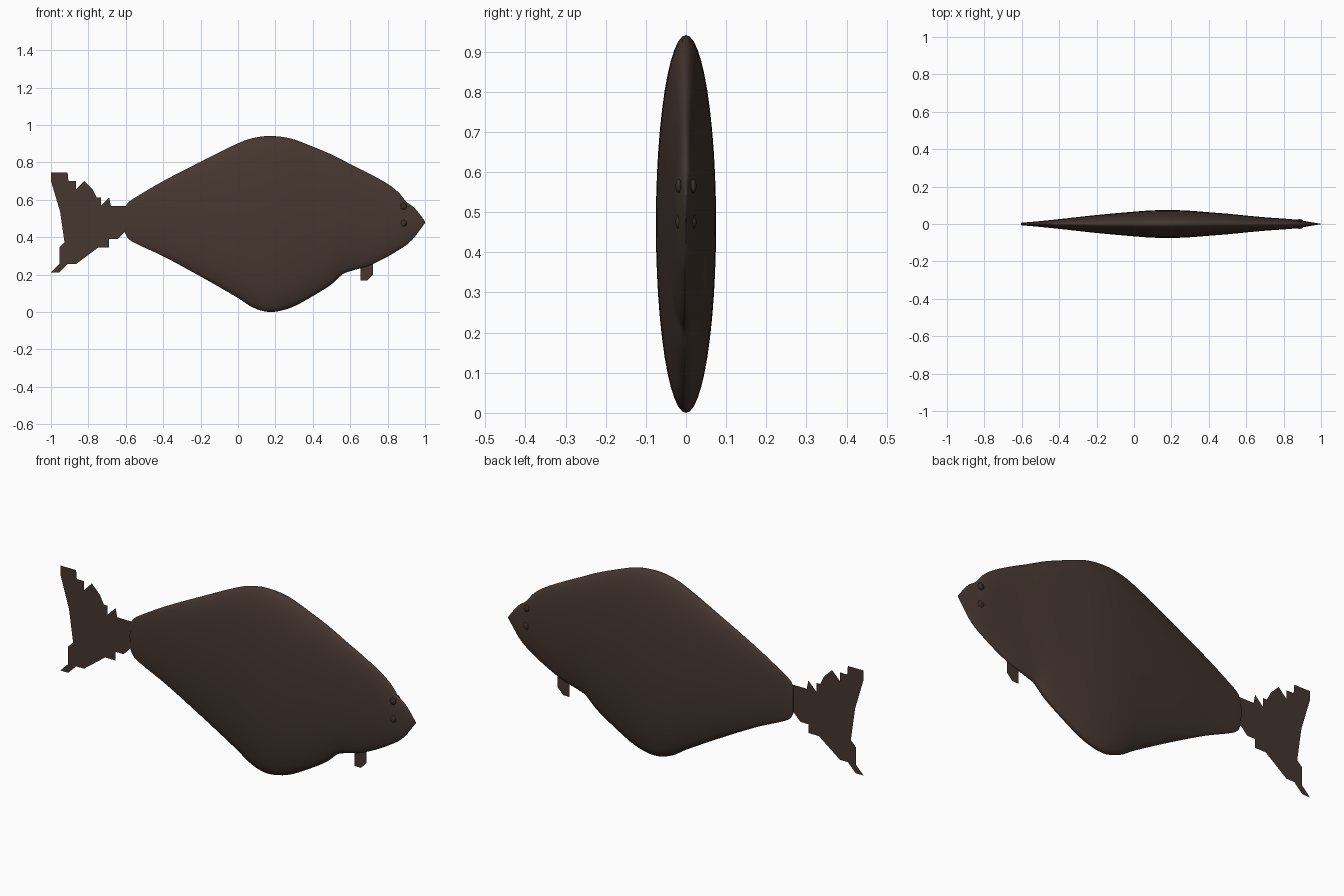
import bpy, bmesh, math
from mathutils import Vector

if "Cube" in bpy.data.objects:
    bpy.data.objects.remove(bpy.data.objects["Cube"])

SEG = 48    # sides of each body ring
SUB = 4     # rings between profile stations


def material(name, rgb):
    m = bpy.data.materials.new(name)
    m.diffuse_color = (*rgb, 1)
    m.use_nodes = True
    m.node_tree.nodes["Principled BSDF"].inputs["Base Color"].default_value = m.diffuse_color
    return m


skin = material("dark brown skin", (0.060, 0.038, 0.029))
eye_mat = material("dark eye", (0.045, 0.029, 0.023))


def finish(name, bm, mat, smooth=False):
    mesh = bpy.data.meshes.new(name)
    bm.to_mesh(mesh)
    bm.free()
    obj = bpy.data.objects.new(name, mesh)
    bpy.context.collection.objects.link(obj)
    mesh.materials.append(mat)
    if smooth:
        bpy.ops.object.select_all(action='DESELECT')
        obj.select_set(True)
        bpy.context.view_layer.objects.active = obj
        bpy.ops.object.shade_smooth_by_angle(angle=math.radians(50))
    return obj


# Body stations: x, top, bottom, half thickness
stations = [
    (-0.605, 0.555, 0.425, 0.006), (-0.59, 0.582, 0.395, 0.008),
    (-0.55, 0.612, 0.368, 0.011), (-0.40, 0.700, 0.298, 0.026),
    (-0.20, 0.803, 0.190, 0.048), (0.00, 0.902, 0.075, 0.066),
    (0.08, 0.930, 0.024, 0.072), (0.17, 0.941, 0.000, 0.075),
    (0.28, 0.928, 0.022, 0.072), (0.40, 0.884, 0.085, 0.063),
    (0.50, 0.842, 0.148, 0.055), (0.56, 0.812, 0.202, 0.049),
    (0.60, 0.791, 0.218, 0.045), (0.70, 0.741, 0.248, 0.036),
    (0.80, 0.685, 0.296, 0.029), (0.86, 0.638, 0.332, 0.024),
    (0.90, 0.590, 0.358, 0.018), (0.94, 0.560, 0.395, 0.011),
    (0.97, 0.525, 0.435, 0.006), (1.00, 0.484, 0.476, 0.001),
]


def smooth_stations(pts):
    """Curve through the stations with even tangents."""
    p = [Vector(s) for s in pts]
    p = [2 * p[0] - p[1]] + p + [2 * p[-1] - p[-2]]
    for i in range(1, len(p) - 2):
        a, b, c, d = p[i - 1:i + 3]
        h = c[0] - b[0]
        m0 = (c - a) * (h / (c[0] - a[0]))
        m1 = (d - b) * (h / (d[0] - b[0]))
        for k in range(SUB):
            t = k / SUB
            yield (b * (2*t**3 - 3*t**2 + 1) + m0 * (t**3 - 2*t**2 + t)
                   + c * (3*t**2 - 2*t**3) + m1 * (t**3 - t**2))
    yield p[-2]


# Body: loft of thin ellipses
bm = bmesh.new()
rings = []
for x, top, bottom, thick in smooth_stations(stations):
    mid, half = (top + bottom) / 2, (top - bottom) / 2
    rings.append([bm.verts.new((x, thick * math.sin(a), mid + half * math.cos(a)))
                  for a in (2 * math.pi * k / SEG for k in range(SEG))])
for r0, r1 in zip(rings, rings[1:]):
    for k in range(SEG):
        j = (k + 1) % SEG
        bm.faces.new((r0[k], r0[j], r1[j], r1[k]))
bm.faces.new(rings[0])
bm.faces.new(rings[-1])
bmesh.ops.recalc_face_normals(bm, faces=bm.faces[:])
finish("body", bm, skin, smooth=True)


def sheet(name, points):
    """Flat fin lying in the middle plane."""
    bm = bmesh.new()
    face = bm.faces.new([bm.verts.new((x, 0, z)) for x, z in points])
    bmesh.ops.triangulate(bm, faces=[face])
    finish(name, bm, skin)


# Tail fin: stepped outline on a square grid (column, row from the top)
CELL = 0.0445
tail = [(0, 0), (2, 0), (2, 1), (3, 1), (3, 2), (4, 1), (4, 2), (5, 2), (5, 3),
        (6, 3), (6, 4), (7, 3), (7, 4), (9, 4), (9, 7), (8, 8), (7, 8), (7, 9),
        (5, 9), (3, 11), (2, 11), (1, 12), (0, 12), (1, 11), (1, 9), (2, 8),
        (2, 4), (1, 4), (2, 3), (1, 3), (1, 1), (0, 1)]
sheet("tail_fin", [(-1 + c * CELL, 0.745 - r * CELL) for c, r in tail])

# Belly fin
sheet("belly_fin", [(0.655, 0.30), (0.655, 0.168), (0.692, 0.168),
                    (0.722, 0.20), (0.722, 0.30)])

# Eyes: two on each side of the head
for side, label in ((-1, "front"), (1, "back")):
    for z, level in ((0.565, "upper"), (0.475, "lower")):
        bm = bmesh.new()
        bmesh.ops.create_uvsphere(bm, u_segments=16, v_segments=10, radius=0.016)
        bmesh.ops.scale(bm, vec=(1, 0.5, 1.1), verts=bm.verts)
        bmesh.ops.translate(bm, vec=(0.885, side * 0.018, z), verts=bm.verts)
        finish(f"{level}_eye_{label}", bm, eye_mat, smooth=True)
